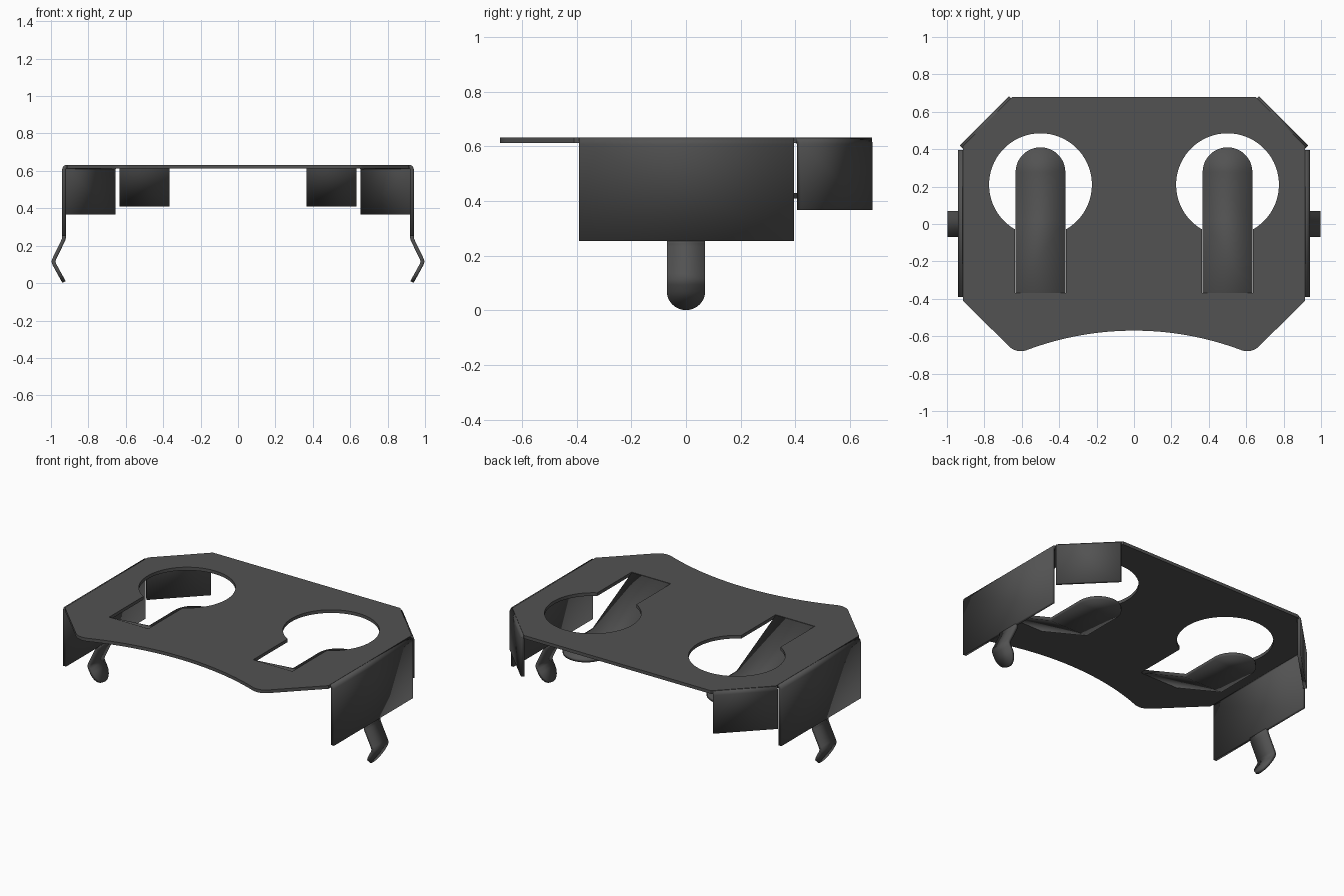
import bpy, bmesh
from math import sin, cos, pi, radians, asin, sqrt

cube = bpy.data.objects.get("Cube")
if cube:
    bpy.data.objects.remove(cube, do_unlink=True)

T = 0.02          # sheet thickness
ZP = 0.622        # mid height of the plate

steel = bpy.data.materials.new("dark grey metal")
steel.diffuse_color = (0.085, 0.085, 0.085, 1)
steel.use_nodes = True
steel.node_tree.nodes["Principled BSDF"].inputs["Base Color"].default_value = (0.085, 0.085, 0.085, 1)


def finish(ob):
    """Assign the metal and smooth only the gentle bends."""
    ob.data.materials.clear()
    ob.data.materials.append(steel)
    bpy.ops.object.select_all(action='DESELECT')
    ob.select_set(True)
    bpy.context.view_layer.objects.active = ob
    bpy.ops.object.shade_smooth_by_angle(angle=radians(35))


def arc(cx, cy, r, a0, a1, n):
    return [(cx + r * cos(a0 + (a1 - a0) * i / n), cy + r * sin(a0 + (a1 - a0) * i / n))
            for i in range(n + 1)]


def strip(name, rows, angle, centre, side):
    """Bent sheet strip: rows of (outward, height, half width), turned by angle, mirrored by side."""
    dx, dy = cos(angle), sin(angle)
    bm = bmesh.new()
    prev = None
    for u, z, h in rows:
        pair = [bm.verts.new((side * (dx * u - dy * v), dy * u + dx * v, z))
                for v in (centre - h, centre + h)]
        if prev:
            bm.faces.new((prev[0], prev[1], pair[1], pair[0]))
        prev = pair
    bmesh.ops.remove_doubles(bm, verts=bm.verts, dist=1e-5)
    bmesh.ops.recalc_face_normals(bm, faces=bm.faces)
    me = bpy.data.meshes.new(name)
    bm.to_mesh(me)
    bm.free()
    ob = bpy.data.objects.new(name, me)
    bpy.context.collection.objects.link(ob)
    mod = ob.modifiers.new("sheet", 'SOLIDIFY')
    mod.thickness = T
    mod.offset = 0
    mod.use_even_offset = True
    finish(ob)


def folded(outer, bottom, half):
    """Rows for a flange folded down from the plate edge with a rounded bend."""
    r = 0.015
    mid = outer - T / 2
    bend = [(mid - r + r * sin(a), ZP - r + r * cos(a), half)
            for a in [i * pi / 12 for i in range(7)]]
    return bend + [(mid, bottom, half)]


# Plate outline: right half, then mirrored
corner = arc(0.605, -0.59, 0.09, radians(249.4), radians(315), 10)
R = 1.63
x_end = corner[0][0]
scallop = [(x_end * i / 16, -0.57 - R + sqrt(R * R - (x_end * i / 16) ** 2)) for i in range(16)]
right = scallop + corner + [(0.915, -0.41), (0.915, 0.415), (0.65, 0.68)]
outline = right + [(-x, y) for x, y in reversed(right[1:])]

# Keyhole openings
half_slot, hole_r = 0.136, 0.275
neck = asin(half_slot / hole_r)


def keyhole(cx):
    return (arc(cx, 0.21, hole_r, -pi / 2 + neck, 1.5 * pi - neck, 56)
            + [(cx - half_slot, -0.37), (cx + half_slot, -0.37)])


curve = bpy.data.curves.new("plate_profile", 'CURVE')
curve.dimensions = '2D'
curve.fill_mode = 'BOTH'
curve.extrude = T / 2
for pts in (outline, keyhole(0.5), keyhole(-0.5)):
    sp = curve.splines.new('POLY')
    sp.points.add(len(pts) - 1)
    for p, (x, y) in zip(sp.points, pts):
        p.co = (x, y, 0, 1)
    sp.use_cyclic_u = True
helper = bpy.data.objects.new("plate_profile", curve)
bpy.context.collection.objects.link(helper)
bpy.context.view_layer.update()
mesh = bpy.data.meshes.new_from_object(helper.evaluated_get(bpy.context.evaluated_depsgraph_get()))
bpy.data.objects.remove(helper, do_unlink=True)
bm = bmesh.new()
bm.from_mesh(mesh)
bmesh.ops.remove_doubles(bm, verts=bm.verts, dist=1e-5)
bmesh.ops.recalc_face_normals(bm, faces=bm.faces)
bm.to_mesh(mesh)
bm.free()
plate = bpy.data.objects.new("plate", mesh)
bpy.context.collection.objects.link(plate)
plate.location.z = ZP
finish(plate)

quarter = [i * pi / 24 for i in range(13)]
for label, s in (("left", 1), ("right", -1)):
    # Side wall
    strip(label + "_side_wall", folded(0.94, 0.253, 0.393), 0, 0.002, s)

    # Diagonal flange at the back corner
    strip(label + "_corner_flange", folded(0.955, 0.368, 0.186), radians(45), -0.176, s)

    # Kinked clip leg with a rounded foot
    leg = [(0.93, 0.256, 0.07), (0.93, 0.243, 0.07), (0.934, 0.229, 0.07),
           (0.981, 0.132, 0.07), (0.987, 0.115, 0.07), (0.981, 0.098, 0.07)]
    for a in quarter:
        z = 0.075 - 0.069 * sin(a)
        leg.append((0.93 + 0.051 * (z - 0.006) / 0.092, z, 0.07 * cos(a)))
    strip(label + "_clip_leg", leg, 0, 0, s)

    # Spring tongue sloping down below the keyhole, then level to a round tip
    tongue = [(-0.372, ZP, 0.133), (0.02, 0.42, 0.133)]
    tongue += [(0.277 + 0.133 * sin(a), 0.42, 0.133 * cos(a)) for a in quarter]
    strip(label + "_spring_tongue", tongue, pi / 2, -0.5, s)
